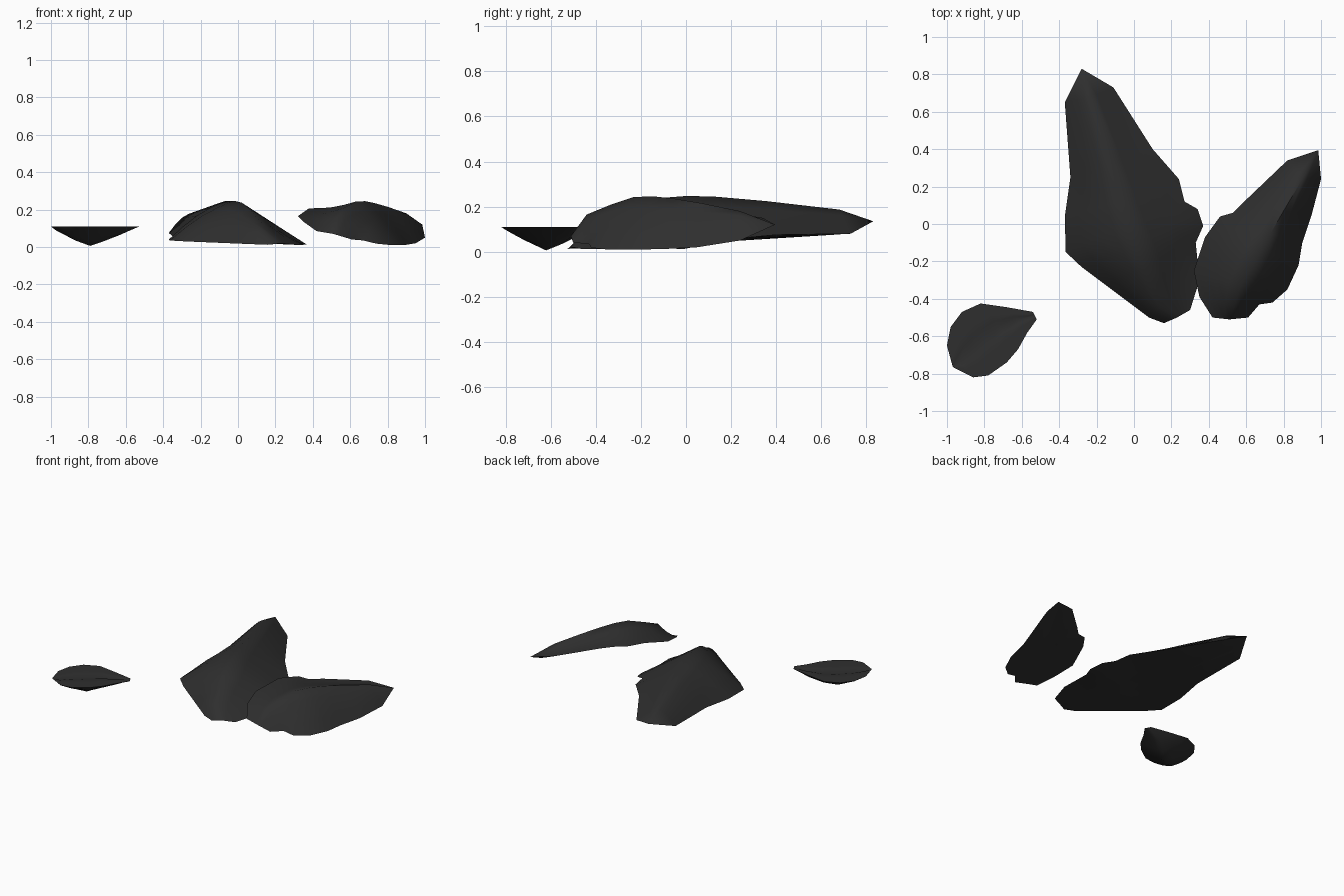
import bpy
import bmesh
import math
from mathutils import Vector

# Remove the default cube only
default_cube = bpy.data.objects.get("Cube")
if default_cube:
    bpy.data.objects.remove(default_cube, do_unlink=True)


def make_material(name, colour):
    material = bpy.data.materials.new(name)
    material.use_nodes = True
    material.diffuse_color = colour
    shader = material.node_tree.nodes["Principled BSDF"]
    shader.inputs["Base Color"].default_value = colour
    shader.inputs["Roughness"].default_value = 0.8
    return material


charcoal = make_material("charcoal", (0.028, 0.028, 0.028, 1))


def half_section(start, end, bulge, steps):
    """Points from start to end, bowed up or down in the middle."""
    points = []
    for step in range(steps + 1):
        t = step / steps
        point = Vector(start).lerp(Vector(end), t)
        point.z += bulge * math.sin(math.pi * t)
        points.append(point)
    return points


def flat_section(left, right, crease, steps):
    """Straight run from edge to edge with a shallow crease in the middle."""
    middle = Vector(left).lerp(Vector(right), 0.5)
    points = half_section(left, middle, 0, steps)
    points += half_section(middle, right, 0, steps)[1:]
    points[steps].z += crease
    return points


def make_leaf(name, rows, left_bulge, right_bulge, crease, steps=4):
    """Loft a domed and a flat side through (left edge, rib, right edge)."""
    bm = bmesh.new()
    domed_grid, flat_grid = [], []
    for index, (left, rib, right) in enumerate(rows):
        # Both sides meet where the leaf closes to a narrow end
        is_end = index in (0, len(rows) - 1)
        bow = 0 if is_end else 1
        domed = half_section(left, rib, left_bulge * bow, steps)
        domed += half_section(rib, right, right_bulge * bow, steps)[1:]
        flat = domed if is_end else flat_section(left, right, crease, steps)
        domed_grid.append([bm.verts.new(point) for point in domed])
        flat_grid.append([bm.verts.new(point) for point in flat])

    for grid in (domed_grid, flat_grid):
        for upper, lower in zip(grid, grid[1:]):
            for i in range(len(upper) - 1):
                bm.faces.new((upper[i], lower[i], lower[i + 1], upper[i + 1]))
    bmesh.ops.remove_doubles(bm, verts=bm.verts[:], dist=0.0005)
    bmesh.ops.recalc_face_normals(bm, faces=bm.faces[:])

    mesh = bpy.data.meshes.new(name)
    bm.to_mesh(mesh)
    bm.free()
    mesh.materials.append(charcoal)
    leaf = bpy.data.objects.new(name, mesh)
    bpy.context.collection.objects.link(leaf)

    # Soft body with crisp outer edges
    bpy.ops.object.select_all(action="DESELECT")
    bpy.context.view_layer.objects.active = leaf
    leaf.select_set(True)
    bpy.ops.object.shade_smooth_by_angle(angle=math.radians(60))


# Long arched leaf, tip at the back
large_tip = (-.28, .83, .135)
make_leaf("large_leaf", [
    (large_tip, large_tip, large_tip),
    ((-.37, .65, .075), (-.23, .68, .187), (-.11, .73, .08)),
    ((-.34, .25, .05), (-.13, .35, .225), (.1, .4, .075)),
    ((-.37, .04, .04), (-.07, .12, .245), (.24, .24, .06)),
    ((-.365, -.15, .035), (-.02, 0, .247), (.27, .12, .05)),
    ((-.28, -.23, .03), (.02, -.13, .237), (.34, .08, .03)),
    ((-.16, -.32, .025), (.06, -.24, .205), (.37, -.01, .012)),
    ((-.04, -.41, .02), (.1, -.34, .155), (.33, -.1, .025)),
    ((.08, -.5, .015), (.14, -.43, .1), (.35, -.3, .012)),
    ((.16, -.53, .012), (.23, -.5, .02), (.3, -.46, .012)),
], left_bulge=.025, right_bulge=0, crease=.012)

# Tilted leaf with a high inner edge
medium_tip = (.985, .395, .12)
make_leaf("medium_leaf", [
    (medium_tip, medium_tip, medium_tip),
    ((.82, .34, .15), (.9, .24, .18), (1, .24, .05)),
    ((.6, .13, .185), (.8, .07, .215), (.95, .05, .02)),
    ((.53, .06, .19), (.73, -.05, .235), (.9, -.1, .012)),
    ((.46, .04, .2), (.68, -.14, .245), (.88, -.22, .01)),
    ((.38, -.07, .207), (.63, -.23, .243), (.82, -.35, .01)),
    ((.32, -.25, .165), (.57, -.33, .21), (.74, -.42, .018)),
    ((.35, -.39, .135), (.535, -.44, .165), (.67, -.43, .035)),
    ((.42, -.5, .085), (.51, -.51, .07), (.61, -.5, .04)),
], left_bulge=-.012, right_bulge=.015, crease=.012)

# Small leaf lying dome down with a level top
rim = .11
make_leaf("small_leaf", [
    ((-.54, -.47, rim), (-.53, -.49, rim), (-.52, -.51, rim)),
    ((-.68, -.445, rim), (-.63, -.51, .065), (-.57, -.58, rim)),
    ((-.82, -.425, rim), (-.72, -.56, .03), (-.62, -.67, rim)),
    ((-.92, -.47, rim), (-.79, -.62, .006), (-.68, -.74, rim)),
    ((-.98, -.55, rim), (-.87, -.68, .035), (-.78, -.81, rim)),
    ((-1, -.65, rim), (-.93, -.73, .07), (-.86, -.82, rim)),
    ((-.97, -.76, rim), (-.965, -.765, rim), (-.96, -.77, rim)),
], left_bulge=-.006, right_bulge=-.006, crease=-.012)
